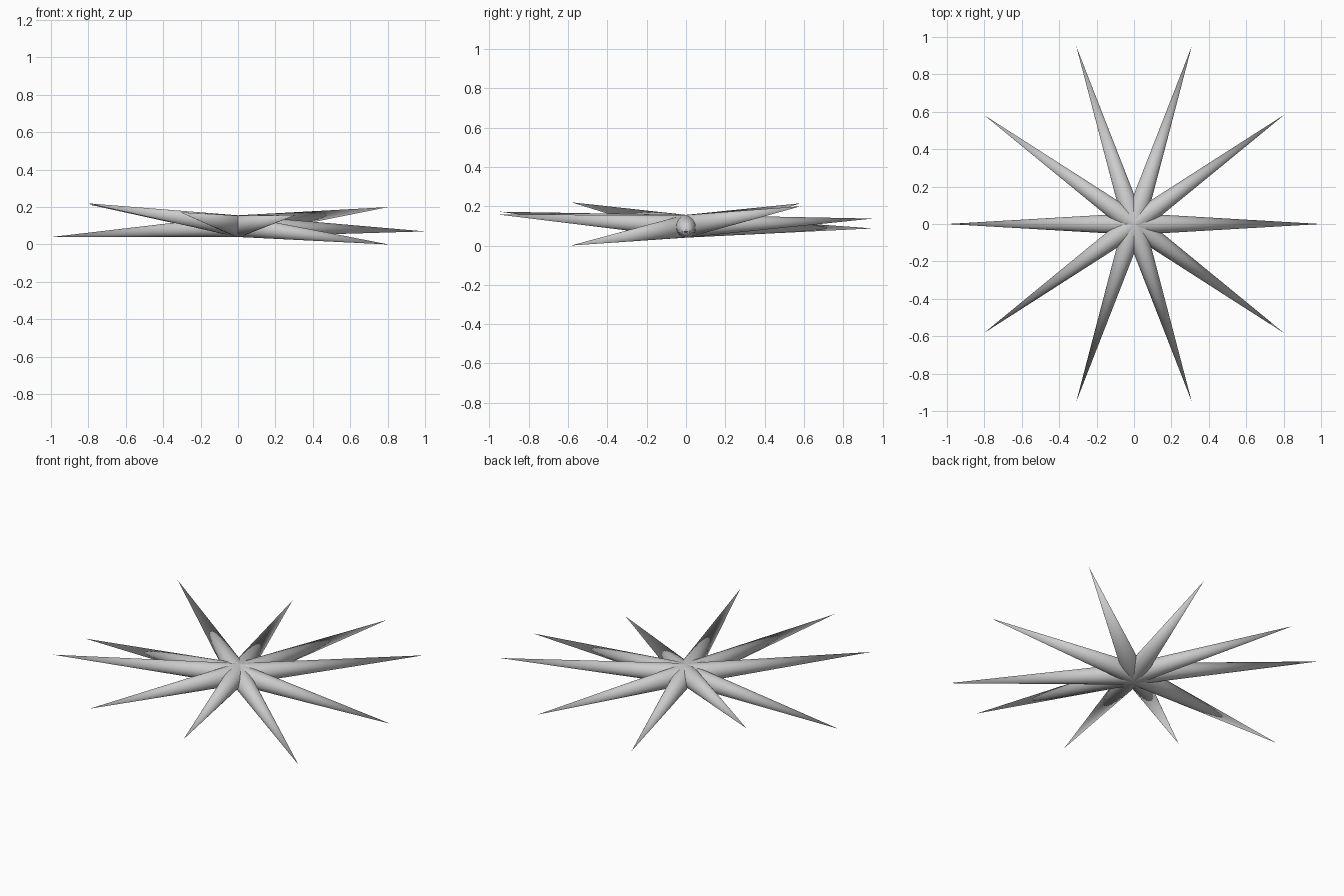
import bpy
import math
from mathutils import Vector

cube = bpy.data.objects.get("Cube")
if cube:
    bpy.data.objects.remove(cube, do_unlink=True)

# Single plain grey
grey = bpy.data.materials.new("light_grey")
grey.use_nodes = True
colour = (0.6, 0.6, 0.6, 1.0)
grey.diffuse_color = colour
grey.node_tree.nodes["Principled BSDF"].inputs["Base Color"].default_value = colour

HUB = Vector((0, 0, 0.098))
BASE_RADIUS = 0.058
LENGTH = 1.0

# Height of each spike tip, counter-clockwise from +x
tip_heights = [0.07, 0.20, 0.137, 0.087, 0.215, 0.04, 0.22, 0.172, 0.157, 0.0]


def add_spike(name, angle, tip_z):
    """Slender cone whose base sits at the hub and whose tip ends at tip_z."""
    rise = tip_z - HUB.z
    reach = math.sqrt(LENGTH ** 2 - rise ** 2)
    axis = Vector((reach * math.cos(angle), reach * math.sin(angle), rise))
    bpy.ops.mesh.primitive_cone_add(
        vertices=32, radius1=BASE_RADIUS, radius2=0, depth=LENGTH,
        location=HUB + axis / 2,
        rotation=axis.to_track_quat('Z', 'Y').to_euler())
    spike = bpy.context.object
    spike.name = name
    spike.data.materials.append(grey)
    bpy.ops.object.shade_smooth_by_angle(angle=math.radians(40))


# Ring of spikes
for i, tip_z in enumerate(tip_heights):
    add_spike(f"spike_{i + 1}", math.tau * i / len(tip_heights), tip_z)
